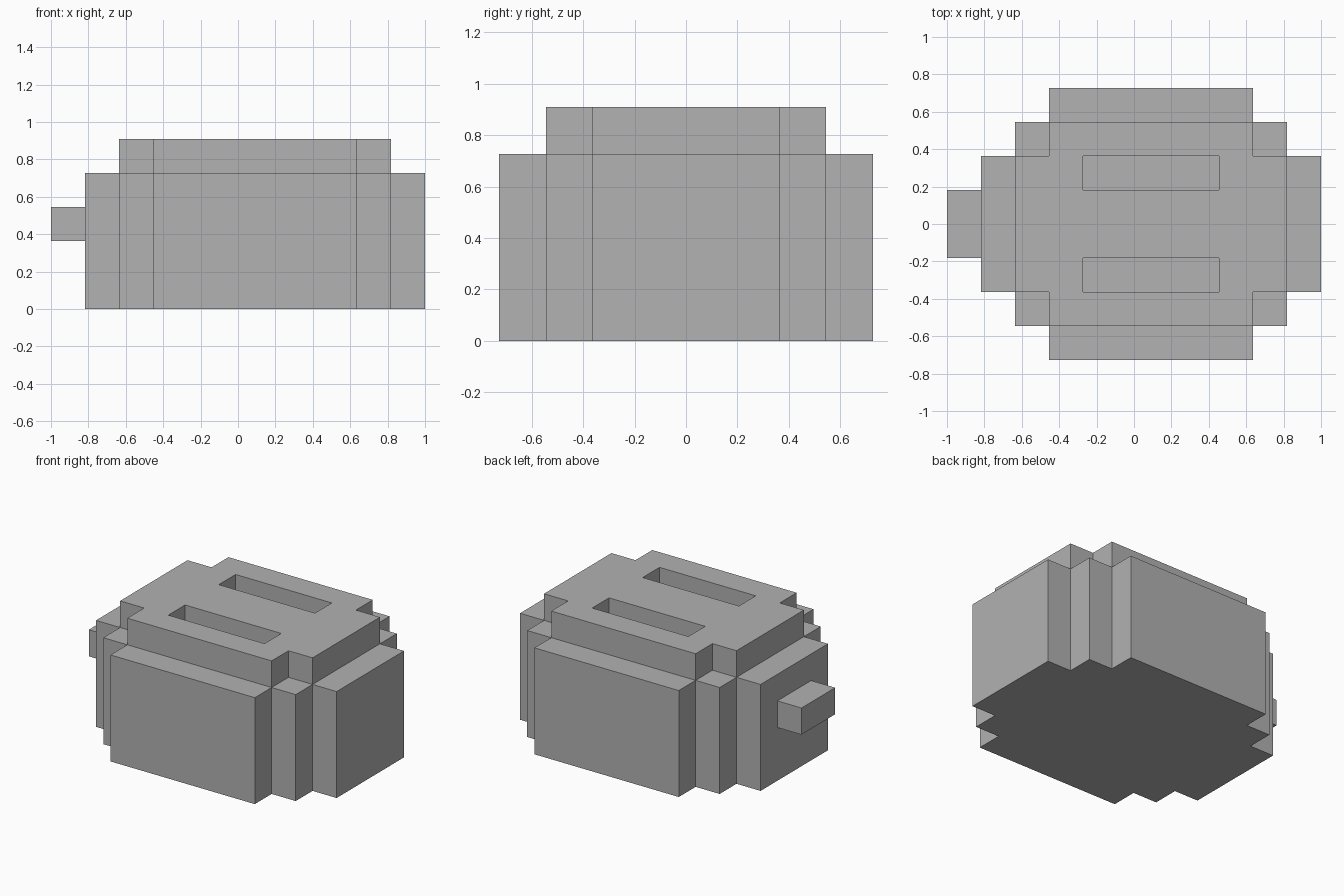
import bpy, bmesh

cube = bpy.data.objects.get("Cube")
if cube:
    bpy.data.objects.remove(cube, do_unlink=True)

U = 2 / 11          # one block unit
SHIFT = 0.5         # body centre along x, in units

# single grey material
grey = bpy.data.materials.new("casing grey")
grey.use_nodes = True
colour = (0.445, 0.445, 0.445, 1)
grey.diffuse_color = colour
grey.node_tree.nodes["Principled BSDF"].inputs["Base Color"].default_value = colour


def prism(name, outline, z0, z1):
    """Extrude a closed outline (in units) from z0 to z1."""
    bm = bmesh.new()
    face = bm.faces.new([bm.verts.new((x * U, y * U, z0 * U)) for x, y in outline])
    top = bmesh.ops.extrude_face_region(bm, geom=[face])["geom"]
    verts = [v for v in top if isinstance(v, bmesh.types.BMVert)]
    bmesh.ops.translate(bm, verts=verts, vec=(0, 0, (z1 - z0) * U))
    bmesh.ops.recalc_face_normals(bm, faces=bm.faces)
    mesh = bpy.data.meshes.new(name)
    bm.to_mesh(mesh)
    bm.free()
    mesh.materials.append(grey)
    obj = bpy.data.objects.new(name, mesh)
    bpy.context.collection.objects.link(obj)
    return obj


def stepped(quarter):
    """Mirror a quarter of a stepped outline around the body centre."""
    half = quarter + [(-x, y) for x, y in reversed(quarter)]
    full = half + [(x, -y) for x, y in reversed(half)]
    return [(x + SHIFT, y) for x, y in full]


def rect(x0, x1, y0, y1):
    return [(x0, y0), (x1, y0), (x1, y1), (x0, y1)]


# body with stepped corners, and a narrower top
lower = prism("lower_body", stepped([(5, 2), (4, 2), (4, 3), (3, 3), (3, 4)]), 0, 4)
upper = prism("top_casing", stepped([(4, 2), (3, 2), (3, 3)]), 4, 5)

# lever on the right end
prism("lever", rect(-5.5, -4.5, -1, 1), 2, 3)

# two bread slots cut into the top
for side, y0 in (("front", -2), ("back", 1)):
    cutter = prism(side + "_slot_cutter", rect(-1.5, 2.5, y0, y0 + 1), 3, 5.5)
    cutter.hide_render = True
    cutter.hide_set(True)
    for body in (lower, upper):
        cut = body.modifiers.new(side + " slot", "BOOLEAN")
        cut.operation = "DIFFERENCE"
        cut.solver = "EXACT"
        cut.object = cutter
